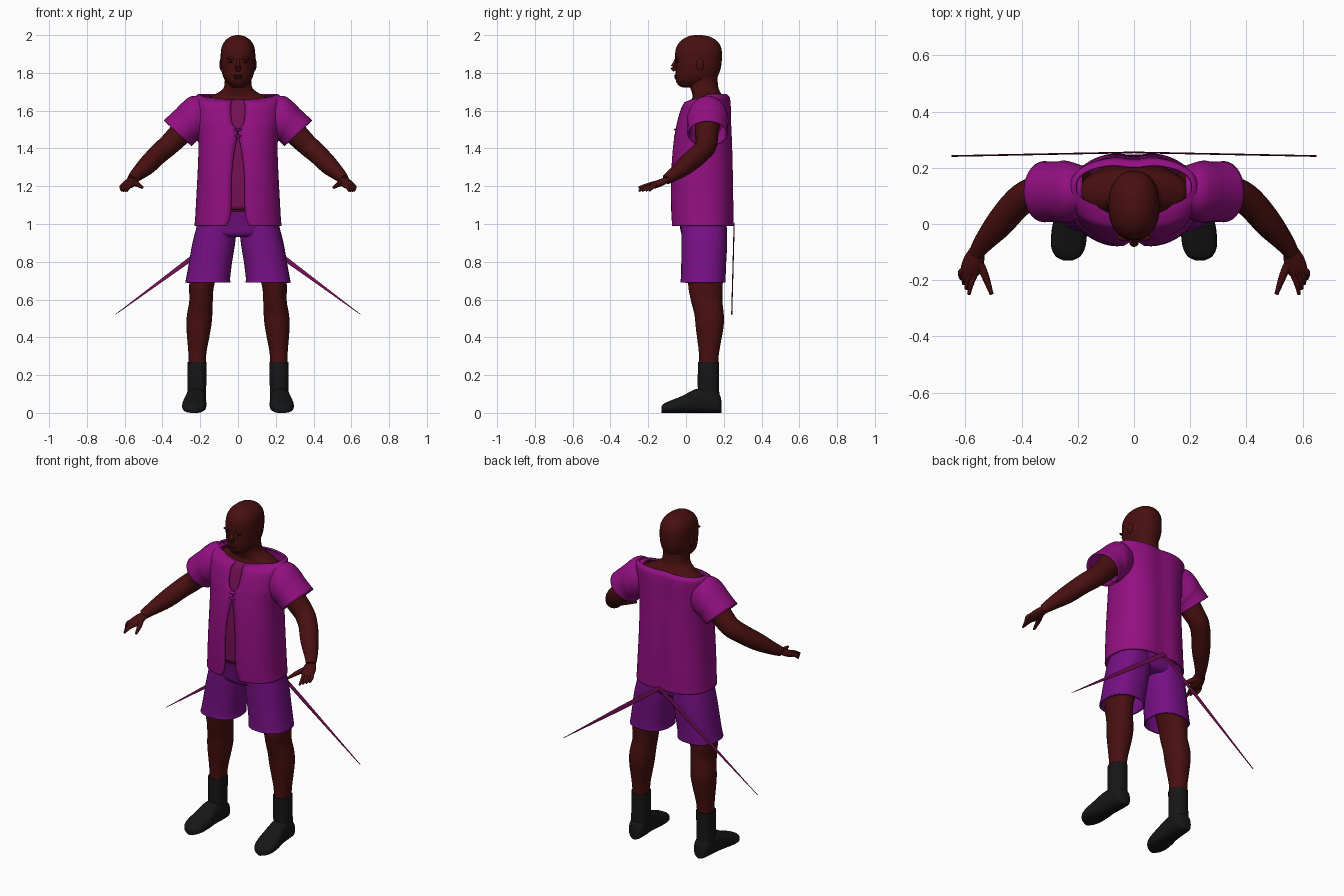
import bpy, bmesh
from math import sin, cos, acos, pi, exp, copysign, radians
from mathutils import Vector

cube = bpy.data.objects.get("Cube")
if cube:
    bpy.data.objects.remove(cube, do_unlink=True)


def material(name, r, g, b):
    m = bpy.data.materials.new(name)
    m.use_nodes = True
    m.diffuse_color = (r, g, b, 1)
    bsdf = m.node_tree.nodes["Principled BSDF"]
    bsdf.inputs["Base Color"].default_value = (r, g, b, 1)
    bsdf.inputs["Roughness"].default_value = 0.8
    return m


SKIN = material("dark skin", 0.065, 0.005, 0.005)
SHIRT = material("magenta cloth", 0.29, 0.005, 0.22)
SHORTS = material("purple cloth", 0.18, 0.005, 0.23)
VEST = material("plum cloth", 0.18, 0.005, 0.09)
BLACK = material("black leather", 0.008, 0.008, 0.009)
DARK = material("eye dark", 0.012, 0.002, 0.002)


def smooth_rows(rows, k=4):
    """Catmull-Rom interpolation of parameter rows."""
    out = []
    for i in range(len(rows) - 1):
        a, b, c, d = (rows[max(0, min(len(rows) - 1, i + j))] for j in (-1, 0, 1, 2))
        for s in range(k):
            t = s / k
            out.append([q + 0.5 * t * (r - p + t * (2*p - 5*q + 4*r - u + t * (3*(q - r) + u - p)))
                        for p, q, r, u in zip(a, b, c, d)])
    return out + [list(rows[-1])]


def finish(bm, name, mat, thick=0):
    bmesh.ops.recalc_face_normals(bm, faces=bm.faces)
    me = bpy.data.meshes.new(name)
    bm.to_mesh(me)
    bm.free()
    me.materials.append(mat)
    ob = bpy.data.objects.new(name, me)
    bpy.context.collection.objects.link(ob)
    bpy.ops.object.select_all(action='DESELECT')
    ob.select_set(True)
    bpy.context.view_layer.objects.active = ob
    bpy.ops.object.shade_smooth_by_angle(angle=radians(50))
    if thick:
        mod = ob.modifiers.new("cloth thickness", 'SOLIDIFY')
        mod.thickness = thick
        mod.offset = 0
    return ob


def loft(name, rings, mat, closed=True, cap=True, thick=0, side=1):
    bm = bmesh.new()
    vs = [[bm.verts.new((side * p[0], p[1], p[2])) for p in ring] for ring in rings]
    n = len(vs[0])
    for a, b in zip(vs, vs[1:]):
        for i in range(n if closed else n - 1):
            j = (i + 1) % n
            bm.faces.new((a[i], a[j], b[j], b[i]))
    if cap:
        bm.faces.new(vs[0])
        bm.faces.new(vs[-1])
    return finish(bm, name, mat, thick)


def power(v, n):
    return copysign(abs(v) ** (2 / n), v)


def section(z, y0, y1, rx, cx=0, n=2.2, t0=0, t1=None, count=32, dent=0, dip=0):
    """Horizontal rounded section between y0 and y1."""
    end = 2 * pi * (1 - 1 / count) if t1 is None else t1
    pts = []
    for i in range(count):
        t = t0 + (end - t0) * i / (count - 1)
        x, y = rx * power(cos(t), n), (y0 + y1) / 2 + (y1 - y0) / 2 * power(sin(t), n)
        y -= dent * exp(-(x / 0.05) ** 2) * sin(t)
        pts.append((cx + x, y, z - dip * max(0, -sin(t))))
    return pts


def column(name, rows, mat, n=2.2, cap=True, thick=0, side=1):
    return loft(name, [section(*r, n=n) for r in smooth_rows(rows)], mat, cap=cap, thick=thick, side=side)


def tube(name, path, mat, flat=1.0, side=1, count=16):
    """Round tube along (x, y, z, radius) points."""
    rows = smooth_rows(path)
    pts = [Vector(r[:3]) for r in rows]
    rings = []
    for i, (p, r) in enumerate(zip(pts, rows)):
        tan = (pts[min(i + 1, len(pts) - 1)] - pts[max(i - 1, 0)]).normalized()
        u = tan.cross(Vector((0, 0, 1))).normalized()
        v = u.cross(tan)
        rings.append([p + r[3] * (u * cos(a) + v * flat * sin(a))
                      for a in (2 * pi * k / count for k in range(count))])
    return loft(name, rings, mat, side=side)


def ball(name, loc, size, mat):
    bm = bmesh.new()
    bmesh.ops.create_uvsphere(bm, u_segments=16, v_segments=10, radius=1)
    bmesh.ops.scale(bm, vec=size, verts=bm.verts)
    bmesh.ops.translate(bm, vec=loc, verts=bm.verts)
    return finish(bm, name, mat)


# Torso with neck, and head: z, front y, back y, half width
column("torso_and_neck", [(1.0, -.03, .2, .18), (1.15, -.045, .215, .185), (1.35, -.045, .22, .185),
                          (1.5, -.03, .22, .195), (1.6, -.005, .21, .2), (1.65, .025, .2, .185),
                          (1.675, .035, .195, .145), (1.7, .03, .18, .098), (1.73, .02, .17, .073),
                          (1.8, .015, .165, .07)], SKIN)
column("head", [(1.722, -.015, .08, .025), (1.735, -.04, .11, .045), (1.76, -.054, .155, .068),
                (1.79, -.055, .172, .082), (1.83, -.055, .185, .09), (1.88, -.058, .19, .092),
                (1.93, -.053, .187, .088), (1.965, -.032, .168, .072), (1.988, 0, .135, .046),
                (1.998, .03, .1, .02), (2.0, .055, .075, .004)], SKIN)

# Face
tube("nose", [(0, -.05, 1.878, .007), (0, -.06, 1.85, .01), (0, -.065, 1.83, .017),
              (0, -.055, 1.815, .013)], SKIN)
ball("upper_lip", (0, -.054, 1.785), (.026, .009, .006), SKIN)
ball("lower_lip", (0, -.053, 1.773), (.022, .009, .006), SKIN)
ball("mouth_line", (0, -.057, 1.779), (.025, .005, .002), DARK)
for s, label in ((1, "left"), (-1, "right")):
    ball(label + "_eye", (s * .035, -.047, 1.858), (.015, .006, .005), DARK)
    ball(label + "_brow", (s * .036, -.049, 1.877), (.026, .01, .007), SKIN)
    ball(label + "_ear", (s * .09, .075, 1.845), (.008, .02, .033), SKIN)

# Open shirt body: z, front y, back y, half width, half opening
shirt = smooth_rows([(.99, -.075, .252, .226, .06), (1.03, -.077, .252, .222, .042),
                     (1.1, -.08, .252, .218, .036), (1.25, -.08, .25, .21, .034),
                     (1.38, -.073, .247, .205, .02), (1.46, -.063, .244, .207, .004),
                     (1.5, -.056, .242, .212, .004), (1.53, -.05, .24, .216, .03),
                     (1.6, -.03, .238, .222, .038), (1.64, -.01, .236, .225, .035),
                     (1.672, .025, .23, .222, .028), (1.685, .055, .212, .206, .03)])
rings = []
for z, y0, y1, rx, gap in shirt:
    a = acos((max(gap, .003) / rx) ** 1.2)
    rings.append(section(z, y0, y1, rx, n=2.4, t0=-a, t1=pi + a, count=56, dent=.012,
                         dip=.6 * max(0, z - 1.64)))
loft("shirt_body", rings, SHIRT, closed=False, cap=False, thick=.01)

# Vest strip showing through the shirt opening
loft("vest_strip", [section(z, y0 + .02, y1, rx, n=2.4, t0=radians(-104), t1=radians(-76), count=13)
                    for z, y0, y1, rx, gap in shirt if 1.06 < z < 1.66],
     VEST, closed=False, cap=False, thick=.006)
for z in (1.465, 1.5):
    ball("shirt_clasp", (0, -.052, z), (.022, .012, .007), SHIRT)

# Shorts
column("shorts_hips", [(.93, -.005, .19, .14), (.95, -.025, .208, .2), (1.0, -.035, .215, .215),
                       (1.065, -.05, .215, .2)], SHORTS, n=2.4)

for s, label in ((1, "left"), (-1, "right")):
    # Sleeve rings span an upper and a lower edge point
    rings = []
    for x0, z0, x1, z1, ry in smooth_rows([(.185, 1.67, .17, 1.46, .085), (.245, 1.672, .195, 1.457, .1),
                                           (.29, 1.64, .21, 1.447, .106), (.33, 1.6, .225, 1.44, .102),
                                           (.39, 1.545, .25, 1.415, .104)]):
        top, low = Vector((x0, .115, z0)), Vector((x1, .115, z1))
        rings.append([(top + low) / 2 + (top - low) / 2 * cos(a) + Vector((0, ry * sin(a), 0))
                      for a in (2 * pi * k / 28 for k in range(28))])
    loft(label + "_sleeve", rings, SHIRT, cap=False, thick=.01, side=s)

    # Arm, palm and fingers
    tube(label + "_arm", [(.17, .12, 1.6, .07), (.25, .115, 1.545, .07), (.31, .11, 1.475, .062),
                          (.37, .105, 1.415, .057), (.42, .07, 1.372, .054), (.48, .0, 1.312, .05),
                          (.535, -.065, 1.262, .036), (.562, -.105, 1.235, .027)], SKIN, side=s)
    tube(label + "_palm", [(.555, -.09, 1.24, .026), (.568, -.125, 1.223, .036),
                           (.58, -.16, 1.208, .037), (.586, -.185, 1.198, .026)], SKIN, flat=.5, side=s)
    for i in range(4):
        tube(label + "_finger", [(.557 + .016 * i, -.16, 1.207, .011),
                                 (.578 + .013 * i, -.205 + .01 * i, 1.197, .011),
                                 (.588 + .009 * i, -.25 + .018 * i, 1.175, .006)], SKIN, side=s, count=10)
    tube(label + "_thumb", [(.56, -.12, 1.222, .016), (.532, -.18, 1.21, .014),
                            (.507, -.25, 1.193, .007)], SKIN, side=s, count=10)

    # Shorts leg, leg, sock: z, front y, back y, half width, centre x
    column(label + "_shorts_leg", [(.69, -.025, .205, .115, .16), (.72, -.022, .205, .111, .157),
                                   (.8, -.02, .208, .109, .145), (.9, -.02, .213, .108, .128),
                                   (1.0, -.02, .21, .1, .11)], SHORTS, n=2.4, cap=False, thick=.01, side=s)
    column(label + "_leg", [(.25, .068, .17, .045, .216), (.32, .068, .175, .048, .215),
                            (.45, .052, .198, .065, .208), (.52, .045, .2, .067, .203),
                            (.6, .025, .192, .062, .195), (.7, .01, .195, .068, .188),
                            (.95, .01, .2, .085, .12)], SKIN, side=s)
    column(label + "_sock", [(.06, .065, .178, .05, .22), (.15, .062, .175, .05, .218),
                             (.27, .063, .175, .051, .217)], BLACK, side=s)

    # Shoe sections from heel to toe: y, centre x, half width, height
    rings = []
    for y, cx, rx, h in smooth_rows([(.188, .218, .02, .06), (.175, .218, .042, .1), (.12, .22, .052, .13),
                                     (.05, .225, .054, .125), (-.02, .23, .063, .09), (-.08, .234, .061, .066),
                                     (-.115, .235, .044, .05), (-.13, .235, .015, .035)]):
        rings.append([(cx + rx * power(cos(a), 2.6), y, h / 2 + h / 2 * power(sin(a), 2.6))
                      for a in (2 * pi * k / 24 for k in range(24))])
    loft(label + "_shoe", rings, BLACK, side=s)

    # Thin tapering hem tie
    a, b = Vector((0, .255, 1.0)), Vector((.65, .242, .52))
    rings = [[a.lerp(b, t) + Vector((w * u, v * .003, w * 1.2 * u)) for u, v in ((-1, 0), (0, -1), (1, 0), (0, 1))]
             for t, w in ((0, .008), (.4, .008), (1, .0008))]
    loft(label + "_hem_tie", rings, VEST, side=s)
